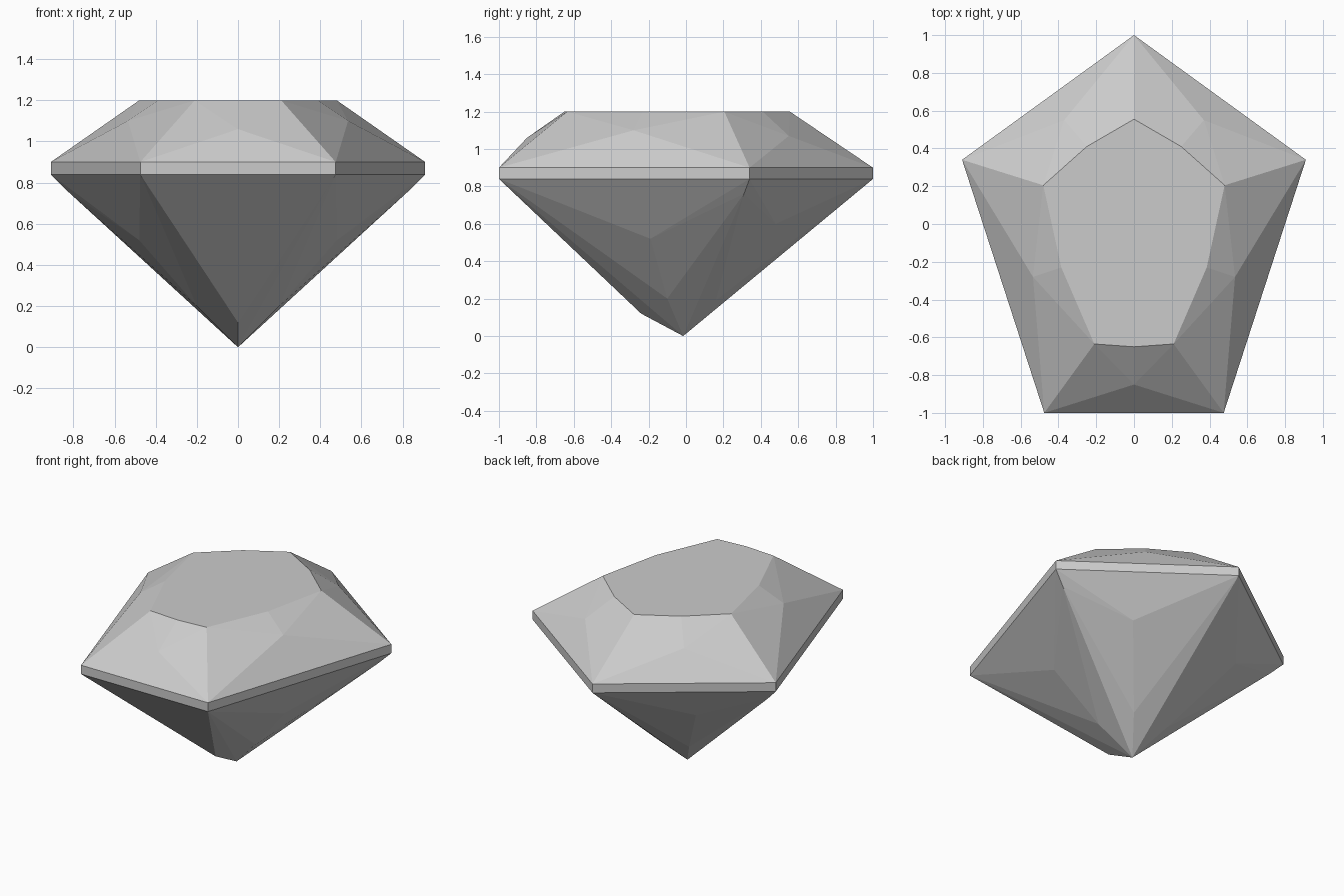
import bpy, bmesh
from mathutils import Vector

if "Cube" in bpy.data.objects:
    bpy.data.objects.remove(bpy.data.objects["Cube"])

# Single stone colour
stone = bpy.data.materials.new("pale grey stone")
stone.use_nodes = True
stone.diffuse_color = (0.6, 0.6, 0.6, 1)
stone.node_tree.nodes["Principled BSDF"].inputs["Base Color"].default_value = stone.diffuse_color

GIRDLE_TOP, GIRDLE_LOW, TABLE = 0.90, 0.84, 1.20


def mirror(points):
    """Complete a five-sided ring: first three points are right half plus axis."""
    a, b, c = points[:3]
    flip = lambda p: (-p[0],) + tuple(p[1:])
    return [Vector(p) for p in (a, b, c)], flip


def ring_from_corners(back, side, front):
    """Corners, clockwise from the back tip."""
    flip = lambda p: (-p[0], p[1], p[2])
    return [Vector(p) for p in (back, side, front, flip(front), flip(side))]


def ring_from_sides(back, side, front):
    """Side centres, clockwise from the side right of the back tip."""
    flip = lambda p: (-p[0], p[1], p[2])
    return [Vector(p) for p in (back, side, front, flip(side), flip(back))]


def build(name, faces):
    """Weld a list of facets into one flat-shaded object."""
    bm = bmesh.new()
    for f in faces:
        bm.faces.new([bm.verts.new(p) for p in f])
    bmesh.ops.remove_doubles(bm, verts=bm.verts, dist=0.0005)
    bm.normal_update()
    centre = Vector((0, 0, 0.75))
    for f in bm.faces:
        if f.normal.dot(f.calc_center_median() - centre) < 0:
            f.normal_flip()
    mesh = bpy.data.meshes.new(name)
    bm.to_mesh(mesh)
    bm.free()
    mesh.materials.append(stone)
    obj = bpy.data.objects.new(name, mesh)
    bpy.context.collection.objects.link(obj)


def girdle(z):
    return ring_from_corners((0, 1, z), (0.91, 0.34, z), (0.475, -1, z))


upper, lower = girdle(GIRDLE_TOP), girdle(GIRDLE_LOW)

# Crown: table outline and the point in the middle of each side
table_corner = ring_from_corners((0, 0.555, TABLE), (0.48, 0.205, TABLE), (0.21, -0.635, TABLE))
table_side = ring_from_sides((0.25, 0.41, TABLE), (0.385, -0.23, TABLE), (0, -0.65, TABLE))
crown_mid = ring_from_sides((0.37, 0.55, 1.07), (0.535, -0.28, 1.10), (0, -0.85, 1.06))

# Pavilion: side points, points near the tip, and the corner ridges
culet = Vector((0, -0.015, 0))
front_tip = (0, -0.24, 0.12)
pav_mid = ring_from_sides((0.41, 0.48, 0.60), (0.48, -0.19, 0.52), front_tip)
pav_tip = ring_from_sides((0.135, 0.16, 0.19), (0.20, -0.10, 0.20), front_tip)
ridge = girdle(GIRDLE_LOW)
ridge[1], ridge[4] = Vector((0.83, 0.31, 0.76)), Vector((-0.83, 0.31, 0.76))

crown, band, pavilion = [], [], []
table = []
for i in range(5):
    j = (i + 1) % 5
    table += [table_corner[i], table_side[i]]
    band.append((lower[i], lower[j], upper[j], upper[i]))
    crown.append((upper[i], upper[j], crown_mid[i]))
    pavilion.append((lower[i], lower[j], pav_mid[i]))
    for k in (i, j):
        crown.append((upper[k], crown_mid[i], table_corner[k]))
        crown.append((table_corner[k], crown_mid[i], table_side[i]))
        if ridge[k] != lower[k]:
            pavilion.append((lower[k], ridge[k], pav_mid[i]))
        if pav_mid[i] != pav_tip[i]:
            pavilion.append((ridge[k], pav_tip[i], pav_mid[i]))
        pavilion.append((ridge[k], culet, pav_tip[i]))
crown.append(table)

build("crown", crown)
build("girdle", band)
build("pavilion", pavilion)
